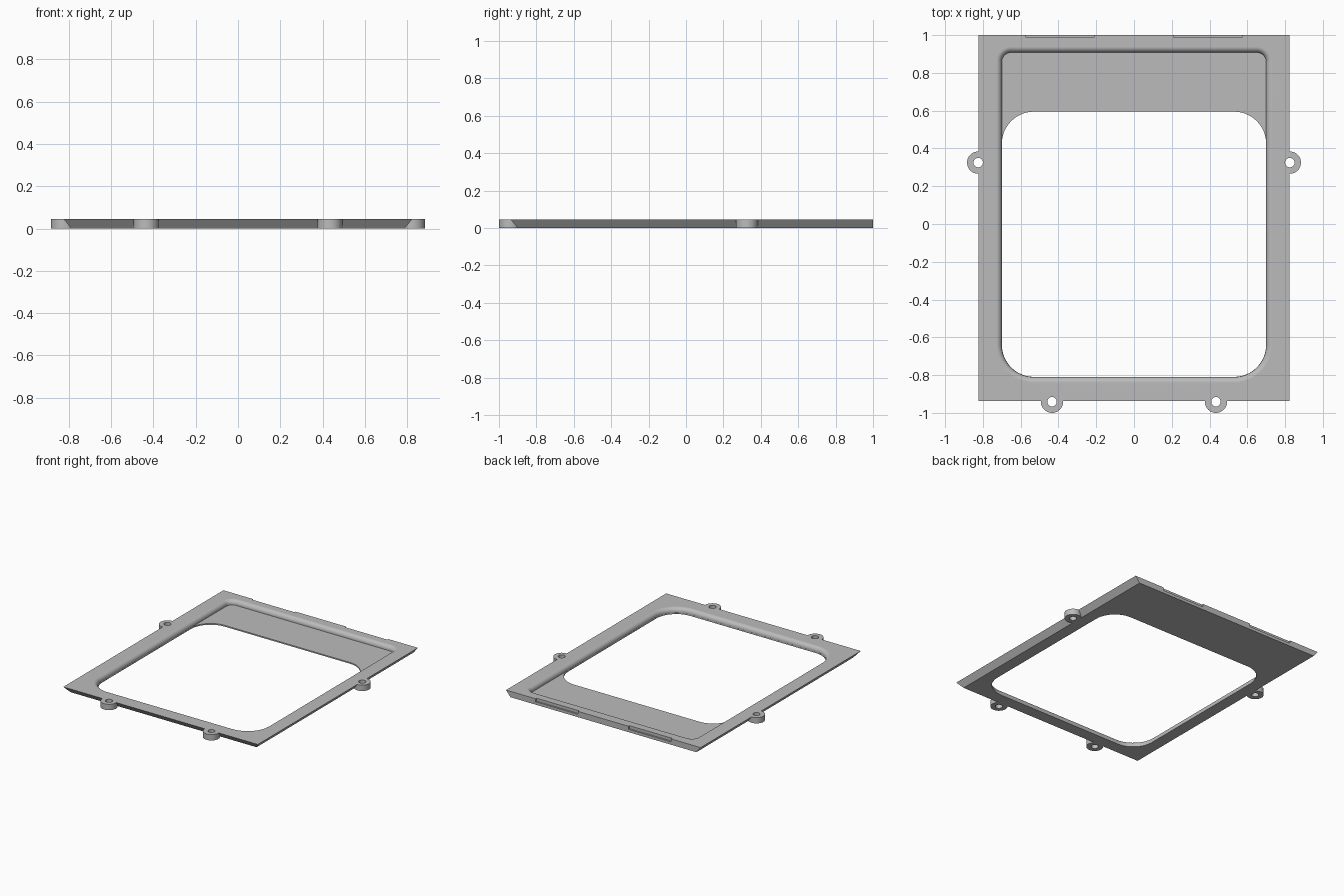
import bpy, bmesh, math

if "Cube" in bpy.data.objects:
    bpy.data.objects.remove(bpy.data.objects["Cube"])

TOP = 0.045      # plate thickness
FLOOR = 0.01     # shelf height
FILLET = 0.03    # rounding of the inner rim

grey = bpy.data.materials.new("plain grey")
grey.diffuse_color = (0.5, 0.5, 0.5, 1)
grey.use_nodes = True
grey.node_tree.nodes["Principled BSDF"].inputs["Base Color"].default_value = grey.diffuse_color


def loft(name, loops):
    """Closed solid through stacked loops of (x, y, z) points."""
    bm = bmesh.new()
    rings = [[bm.verts.new(p) for p in loop] for loop in loops]
    n = len(rings[0])
    for a, b in zip(rings, rings[1:]):
        for i in range(n):
            j = (i + 1) % n
            bm.faces.new((a[i], a[j], b[j], b[i]))
    bm.faces.new(rings[0][::-1])
    bm.faces.new(rings[-1])
    bmesh.ops.recalc_face_normals(bm, faces=bm.faces)
    me = bpy.data.meshes.new(name)
    bm.to_mesh(me)
    bm.free()
    me.materials.append(grey)
    ob = bpy.data.objects.new(name, me)
    bpy.context.collection.objects.link(ob)
    return ob


def rect(x0, x1, y0, y1, z):
    return [(x0, y0, z), (x1, y0, z), (x1, y1, z), (x0, y1, z)]


def rounded(hx, y0, y1, r_front, r_back, z, grow=0.0, n=12):
    """Rounded rectangle with separate front and back corner radii."""
    pts = []
    corners = [(hx - r_front, y0 + r_front, r_front, 270),
               (hx - r_back, y1 - r_back, r_back, 0),
               (-hx + r_back, y1 - r_back, r_back, 90),
               (-hx + r_front, y0 + r_front, r_front, 180)]
    for cx, cy, r, start in corners:
        for i in range(n + 1):
            a = math.radians(start + 90 * i / n)
            pts.append((cx + (r + grow) * math.cos(a), cy + (r + grow) * math.sin(a), z))
    return pts


def disc(cx, cy, r, z, n=40):
    return [(cx + r * math.cos(2 * math.pi * i / n), cy + r * math.sin(2 * math.pi * i / n), z)
            for i in range(n)]


def combine(target, tool, operation):
    mod = target.modifiers.new("cut", 'BOOLEAN')
    mod.operation, mod.object, mod.solver = operation, tool, 'EXACT'
    bpy.context.view_layer.objects.active = target
    bpy.ops.object.modifier_apply(modifier=mod.name)
    bpy.data.objects.remove(tool)


# Plate with undercut front and sides and an upright back
frame = loft("bezel_frame", [rect(-0.788, 0.788, -0.9, 1.0, 0),
                             rect(-0.824, 0.824, -0.937, 1.0, TOP)])

# Screw lugs
lugs = [(s * 0.825, 0.325) for s in (-1, 1)] + [(s * 0.434, -0.941) for s in (-1, 1)]
for x, y in lugs:
    combine(frame, loft("lug", [disc(x, y, 0.059, 0), disc(x, y, 0.059, TOP)]), 'UNION')
for x, y in lugs:
    combine(frame, loft("lug_hole", [disc(x, y, 0.025, -0.1), disc(x, y, 0.025, 0.1)]), 'DIFFERENCE')

# Recess with a rounded upper rim
rim = [(FLOOR, 0.0)]
for i in range(11):
    a = math.radians(90 * i / 10)
    rim.append((TOP - FILLET + FILLET * math.sin(a), FILLET * (1 - math.cos(a))))
rim.append((0.1, FILLET))
combine(frame, loft("recess", [rounded(0.7, -0.81, 0.908, 0.17, 0.05, z, g) for z, g in rim]),
        'DIFFERENCE')

# Window opening through the floor
combine(frame, loft("window", [rounded(0.6995, -0.8095, 0.595, 0.17, 0.17, z) for z in (-0.1, 0.03)]),
        'DIFFERENCE')

# Shallow notches in the back edge
for s in (-1, 1):
    x0, x1 = sorted((s * 0.213, s * 0.573))
    combine(frame, loft("notch", [rect(x0, x1, 0.988, 1.1, z) for z in (0.022, 0.1)]), 'DIFFERENCE')

# Smooth the rounded rim and lugs, keep the flats crisp
bpy.ops.object.select_all(action='DESELECT')
frame.select_set(True)
bpy.context.view_layer.objects.active = frame
bpy.ops.object.shade_smooth_by_angle(angle=math.radians(30))
weighted = frame.modifiers.new("flat_faces", 'WEIGHTED_NORMAL')
weighted.keep_sharp = True
